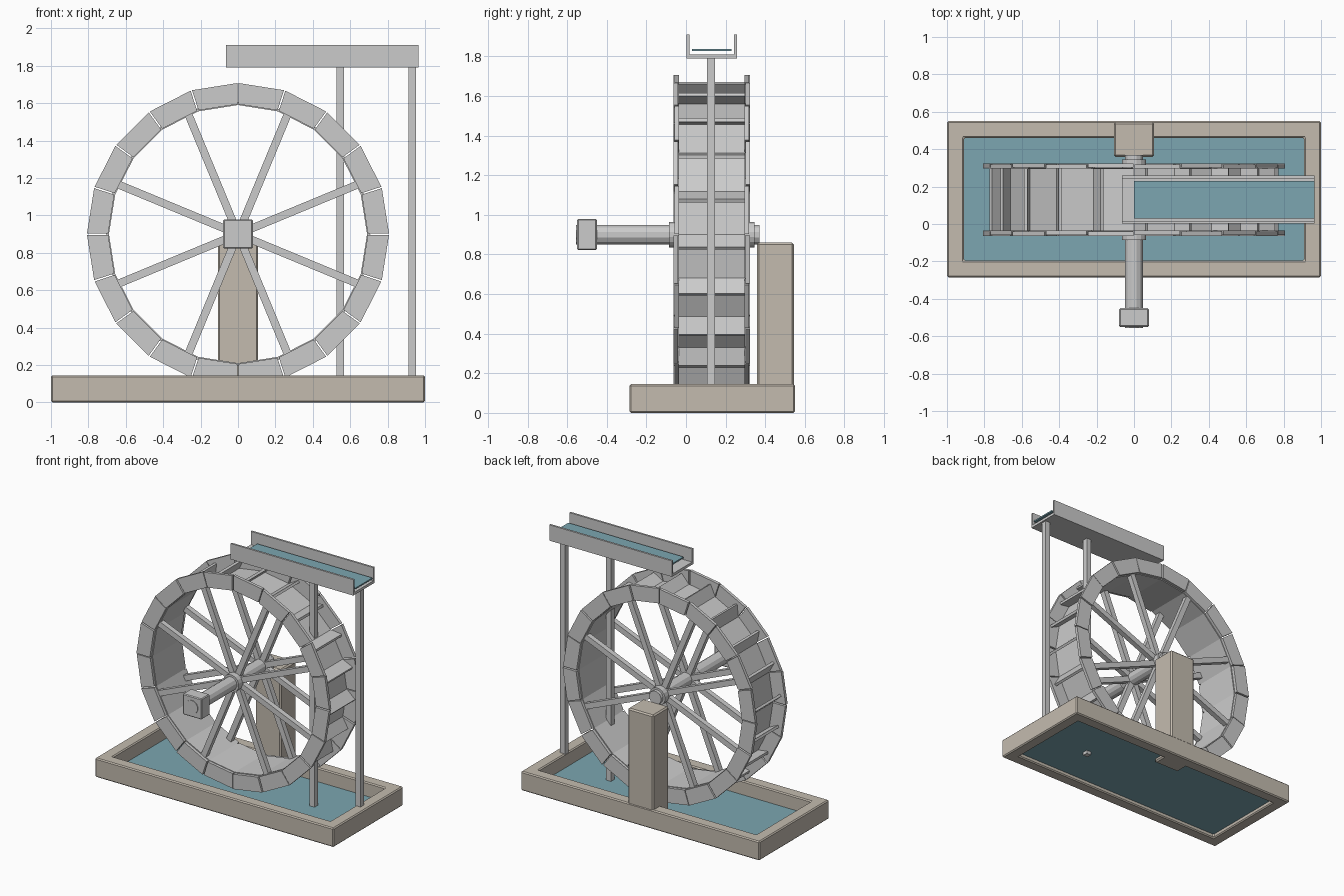
import bpy, bmesh
from math import sin, cos, pi, radians
from mathutils import Matrix, Vector

if "Cube" in bpy.data.objects:
    bpy.data.objects.remove(bpy.data.objects["Cube"])

CY, CZ = 0.13, 0.90          # wheel centre
N = 20                       # rim segments
STEP = 2 * pi / N


def material(name, color):
    m = bpy.data.materials.new(name)
    m.diffuse_color = color
    m.use_nodes = True
    m.node_tree.nodes["Principled BSDF"].inputs["Base Color"].default_value = m.diffuse_color
    return m


STONE = material("stone", (0.55, 0.50, 0.43, 1))
WATER = material("water", (0.20, 0.38, 0.44, 1))


def finish(name, bm, mat=None, bevel=0):
    bmesh.ops.recalc_face_normals(bm, faces=bm.faces)
    me = bpy.data.meshes.new(name)
    bm.to_mesh(me)
    bm.free()
    ob = bpy.data.objects.new(name, me)
    bpy.context.collection.objects.link(ob)
    if mat:
        me.materials.append(mat)
    if bevel:
        b = ob.modifiers.new("bevel", 'BEVEL')
        b.width = bevel
        b.segments = 1
    return ob


def box(name, lo, hi, mat=None, bevel=0):
    lo, hi = Vector(lo), Vector(hi)
    bm = bmesh.new()
    m = Matrix.Translation((lo + hi) / 2) @ Matrix.Diagonal((*(hi - lo), 1))
    bmesh.ops.create_cube(bm, size=1, matrix=m)
    return finish(name, bm, mat, bevel)


def add_prism(bm, pts, y0, y1, angle=0):
    """Extrude a profile given in wheel coordinates (radial, tangential) along y."""
    c, s = cos(angle), sin(angle)
    xz = [(r * c - t * s, CZ + r * s + t * c) for r, t in pts]
    a = [bm.verts.new((x, y0, z)) for x, z in xz]
    b = [bm.verts.new((x, y1, z)) for x, z in xz]
    bm.faces.new(a)
    bm.faces.new(b[::-1])
    n = len(pts)
    for i in range(n):
        j = (i + 1) % n
        bm.faces.new((a[i], b[i], b[j], a[j]))


def cylinder(name, r, p, q, sides):
    p, q = Vector(p), Vector(q)
    d = q - p
    rot = Vector((0, 0, 1)).rotation_difference(d).to_matrix().to_4x4()
    bm = bmesh.new()
    bmesh.ops.create_cone(bm, cap_ends=True, segments=sides, radius1=r, radius2=r, depth=d.length,
                          matrix=Matrix.Translation((p + q) / 2) @ rot @ Matrix.Rotation(pi / sides, 4, 'Z'))
    return finish(name, bm)


def extrude(bm, faces, vec):
    ext = bmesh.ops.extrude_face_region(bm, geom=faces, use_keep_orig=True)
    bmesh.ops.translate(bm, vec=vec, verts=[v for v in ext["geom"] if isinstance(v, bmesh.types.BMVert)])


# stone basin frame
bm = bmesh.new()
outer = [(-1, -.285), (1, -.285), (1, .55), (-1, .55)]
inner = [(-.91, -.195), (.91, -.195), (.91, .46), (-.91, .46)]
o = [bm.verts.new((x, y, 0)) for x, y in outer]
n = [bm.verts.new((x, y, 0)) for x, y in inner]
ring = [bm.faces.new((o[i], o[(i + 1) % 4], n[(i + 1) % 4], n[i])) for i in range(4)]
extrude(bm, ring, (0, 0, .145))
finish("basin_wall", bm, STONE, .008)

# basin water and rear bearing pillar
box("basin_water", (-.91, -.195, .03), (.91, .46, .04), WATER)
box("bearing_pillar", (-.108, .358, .005), (.108, .545, .86), STONE, .01)

# rim side plates: straight boards with small gaps, alternately stepped
bm = bmesh.new()
h = STEP / 2
gap = .004
ri, ro = .695, .808
plate = [(ri * cos(h), -ri * sin(h) + gap), (ro * cos(h), -ro * sin(h) + gap),
         (ro * cos(h), ro * sin(h) - gap), (ri * cos(h), ri * sin(h) - gap)]
for i in range(N):
    a = (i + .5) * STEP
    s = .005 * (i % 2)
    add_prism(bm, plate, -.059 - s, -.036 - s, a)
    add_prism(bm, plate, CY * 2 + .036 + s, CY * 2 + .059 + s, a)
finish("rim_plates", bm)

# sole boards closing the inside of the rim
bm = bmesh.new()
so, si = .704, .69
sole = [(si * cos(h), -si * sin(h)), (so * cos(h), -so * sin(h)),
        (so * cos(h), so * sin(h)), (si * cos(h), si * sin(h))]
for i in range(N):
    add_prism(bm, sole, -.038, .298, (i + .5) * STEP)
finish("sole_boards", bm)

# leaning bucket boards
bm = bmesh.new()
for i in range(N):
    add_prism(bm, [(.695, .008), (.695, -.014), (.76, -.076), (.772, -.062)], -.038, .298, i * STEP)
finish("bucket_boards", bm)

# two sets of eight spokes, ending inside the sole
bm = bmesh.new()
for y in (-.04, .26):
    for k in range(8):
        add_prism(bm, [(.03, -.021), (.688, -.021), (.688, .021), (.03, .021)], y, y + .04,
                  radians(22.5 + 45 * k))
finish("spokes", bm)

# axle, collars and end block
cylinder("axle", .051, (0, -.555, CZ), (0, .37, CZ), 12)
cylinder("front_collar", .066, (0, -.085, CZ), (0, -.02, CZ), 16)
cylinder("back_collar", .066, (0, .28, CZ), (0, .345, CZ), 16)
box("axle_end_block", (-.079, -.55, .822), (.079, -.45, .979), None, .006)

# flume trough, its water and legs
bm = bmesh.new()
trough = [(.002, 1.79), (.258, 1.79), (.258, 1.91), (.243, 1.91),
          (.243, 1.81), (.017, 1.81), (.017, 1.91), (.002, 1.91)]
face = bm.faces.new([bm.verts.new((-.063, y, z)) for y, z in trough])
extrude(bm, [face], (1.028, 0, 0))
finish("flume_trough", bm)
box("flume_water", (0, .03, 1.828), (.965, .23, 1.838), WATER)
for name, x in (("flume_leg_inner", .546), ("flume_leg_outer", .932)):
    box(name, (x - .02, .107, .005), (x + .02, .147, 1.792))
